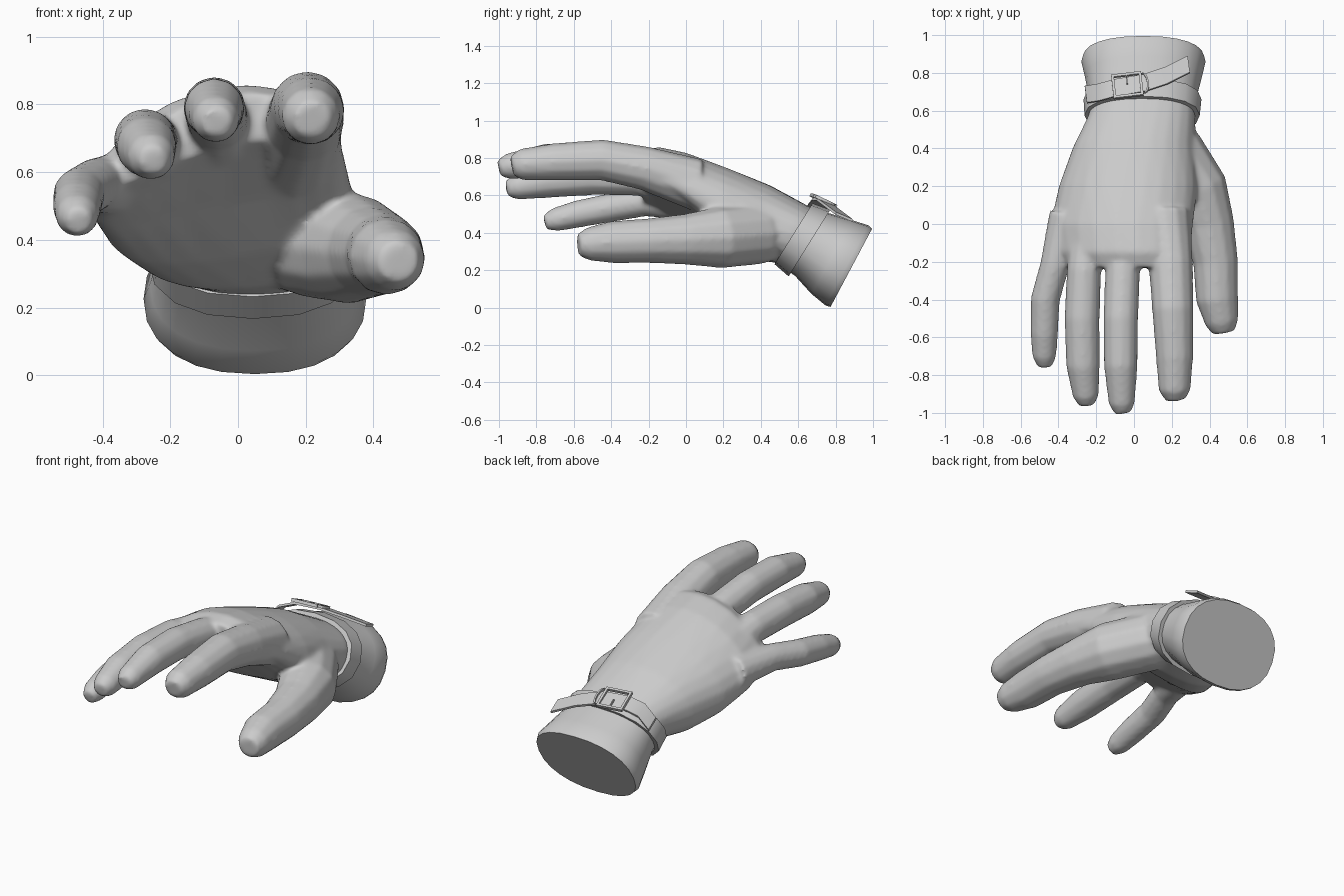
import bpy, bmesh
from math import sin, cos, pi, radians
from mathutils import Vector

if "Cube" in bpy.data.objects:
    bpy.data.objects.remove(bpy.data.objects["Cube"])


def section(c, hu, hv, u, v, n, e=2.0, arch=0.0):
    """Superellipse ring around c, with half sizes hu and hv along u and v."""
    pts = []
    for i in range(n):
        a = 2 * pi * i / n
        x = abs(cos(a)) ** (2 / e) * (1 if cos(a) >= 0 else -1)
        y = abs(sin(a)) ** (2 / e) * (1 if sin(a) >= 0 else -1)
        pts.append(Vector(c) + u * (hu * x) + v * (hv * y) + Vector((0, 0, arch * (1 - 2 * x * x))))
    return pts


def loft(bm, rings, closed=False):
    """Skin a row of rings, capped at both ends or closed into a loop."""
    new = [[bm.verts.new(p) for p in r] for r in rings]
    n = len(new[0])
    pairs = list(zip(new, new[1:])) + ([(new[-1], new[0])] if closed else [])
    for a, b in pairs:
        for i in range(n):
            bm.faces.new((a[i], a[(i + 1) % n], b[(i + 1) % n], b[i]))
    if not closed:
        bm.faces.new(new[0])
        bm.faces.new(new[-1])


def finish(bm, name, angle=40):
    bmesh.ops.recalc_face_normals(bm, faces=bm.faces)
    me = bpy.data.meshes.new(name)
    bm.to_mesh(me)
    bm.free()
    me.polygons.foreach_set("use_smooth", [True] * len(me.polygons))
    me.set_sharp_from_angle(angle=radians(angle))
    ob = bpy.data.objects.new(name, me)
    bpy.context.collection.objects.link(ob)
    return ob


def arm_ring(y, z, cx, hu, hv, pitch=0, tilt=0, n=24, e=2.3, arch=0.0):
    p, t = radians(pitch), radians(tilt)
    u = Vector((cos(t), 0, sin(t)))
    v = Vector((-sin(t) * cos(p), sin(p), cos(t) * cos(p)))
    return section((cx, y, z), hu, hv, u, v, n, e, arch)


def finger(bm, path):
    """Tube through (x, y, z, radius) points."""
    pts = [Vector(p[:3]) for p in path]
    rings = []
    for i, p in enumerate(pts):
        d = (pts[min(i + 1, len(pts) - 1)] - pts[max(i - 1, 0)]).normalized()
        u = d.cross(Vector((0, 0, 1))).normalized()
        rings.append(section(p, path[i][3], path[i][3], u, u.cross(d), 12))
    loft(bm, rings)


# Hand: palm loft plus five finger tubes, fused by a voxel remesh
bm = bmesh.new()
loft(bm, [
    arm_ring(-0.23, 0.70, -0.05, 0.33, 0.075, tilt=13, arch=0.05),
    arm_ring(-0.15, 0.685, -0.06, 0.37, 0.115, tilt=13, arch=0.05),
    arm_ring(0.00, 0.62, -0.065, 0.385, 0.155, tilt=12, arch=0.045),
    arm_ring(0.20, 0.52, -0.03, 0.37, 0.20, pitch=5, tilt=8, arch=0.025),
    arm_ring(0.40, 0.445, 0.00, 0.325, 0.205, pitch=14, tilt=3, arch=0.01),
    arm_ring(0.56, 0.395, 0.04, 0.285, 0.175, pitch=28),
    arm_ring(0.66, 0.345, 0.045, 0.27, 0.17, pitch=30),
])
finger(bm, [(-.47, -.755, .455, .04), (-.475, -.70, .47, .064), (-.475, -.58, .50, .074),
            (-.47, -.40, .535, .078), (-.42, -.22, .565, .078), (-.35, .05, .56, .10)])
finger(bm, [(-.25, -.96, .635, .042), (-.255, -.91, .645, .07), (-.27, -.75, .675, .09),
            (-.275, -.50, .695, .094), (-.265, -.25, .69, .092), (-.22, .05, .62, .11)])
finger(bm, [(-.06, -1.0, .745, .045), (-.065, -.95, .755, .07), (-.07, -.75, .787, .09),
            (-.07, -.50, .79, .093), (-.06, -.25, .755, .093), (-.05, .05, .66, .12)])
finger(bm, [(.22, -.93, .755, .055), (.215, -.88, .765, .085), (.215, -.70, .78, .10),
            (.205, -.45, .79, .11), (.195, -.22, .745, .118), (.16, .05, .66, .14)])
finger(bm, [(.475, -.575, .335, .06), (.465, -.52, .34, .09), (.44, -.40, .35, .113),
            (.432, -.20, .358, .12), (.395, 0, .365, .137), (.335, .18, .375, .165),
            (.21, .38, .395, .165), (.12, .50, .40, .14)])
hand = finish(bm, "hand", 180)
rm = hand.modifiers.new("fuse", 'REMESH')
rm.mode = 'VOXEL'
rm.voxel_size = 0.012
rm.use_smooth_shade = True
sm = hand.modifiers.new("soften", 'SMOOTH')
sm.factor = 0.5
sm.iterations = 10

# Cuff: flared sleeve with closed end
bm = bmesh.new()
loft(bm, [
    arm_ring(0.60, 0.375, 0.045, 0.283, 0.178, pitch=31),
    arm_ring(0.68, 0.335, 0.047, 0.287, 0.192, pitch=30),
    arm_ring(0.78, 0.27, 0.05, 0.31, 0.225, pitch=29),
    arm_ring(0.86, 0.226, 0.05, 0.329, 0.243, pitch=28),
    arm_ring(0.884, 0.213, 0.05, 0.318, 0.237, pitch=28),
])
finish(bm, "cuff")

# Wrist strap: thin closed band
bm = bmesh.new()
loft(bm, [
    arm_ring(0.575, 0.395, 0.043, 0.305, 0.192, pitch=32, n=16),
    arm_ring(0.66, 0.345, 0.045, 0.312, 0.21, pitch=32, n=16),
    arm_ring(0.66, 0.345, 0.045, 0.27, 0.175, pitch=32, n=16),
    arm_ring(0.575, 0.395, 0.043, 0.27, 0.165, pitch=32, n=16),
], closed=True)
finish(bm, "wrist_strap", 35)


def box_loft(bm, a, b, wide, thick):
    """Rectangular bar from a to b."""
    loft(bm, [[p + wide * s + thick * t for s, t in ((-1, -1), (1, -1), (1, 1), (-1, 1))] for p in (a, b)])


# Strap tongue: loose end running diagonally over the cuff
bm = bmesh.new()
path = [(-.255, .685, .46), (-.19, .695, .53), (-.10, .72, .562), (.05, .745, .56), (.17, .785, .53), (.29, .845, .485)]
across = Vector((-0.12, 0.9, -0.38)).normalized() * 0.048
up = Vector((0, 0.38, 0.9)).normalized() * 0.007
loft(bm, [[Vector(p) + across * s + up * t for s, t in ((-1, -1), (1, -1), (1, 1), (-1, 1))] for p in path])
finish(bm, "strap_tongue", 35)

# Buckle: four bars and a prong on a tilted plane
bm = bmesh.new()
o = Vector((-.035, .735, .572))
ux = Vector((.985, .12, -.02)).normalized()
uy = Vector((-.1, .88, -.42)).normalized()
uz = ux.cross(uy)
for s in (-1, 1):
    box_loft(bm, o - ux * .08 + uy * s * .062, o + ux * .08 + uy * s * .062, uy * .007, uz * .009)
    box_loft(bm, o - uy * .062 + ux * s * .073, o + uy * .062 + ux * s * .073, ux * .007, uz * .009)
box_loft(bm, o + uy * .005, o + uy * .062, ux * .003, uz * .009)
finish(bm, "buckle", 30)

# Keeper loop beside the buckle
bm = bmesh.new()
k = o + ux * .085
for j in range(6):
    a, b = (-pi / 2 + pi * (j + d) / 6 for d in (0, 1))
    box_loft(bm, k + ux * .025 * cos(a) + uy * .058 * sin(a),
             k + ux * .025 * cos(b) + uy * .058 * sin(b), ux * .005, uz * .008)
finish(bm, "keeper_loop", 30)
